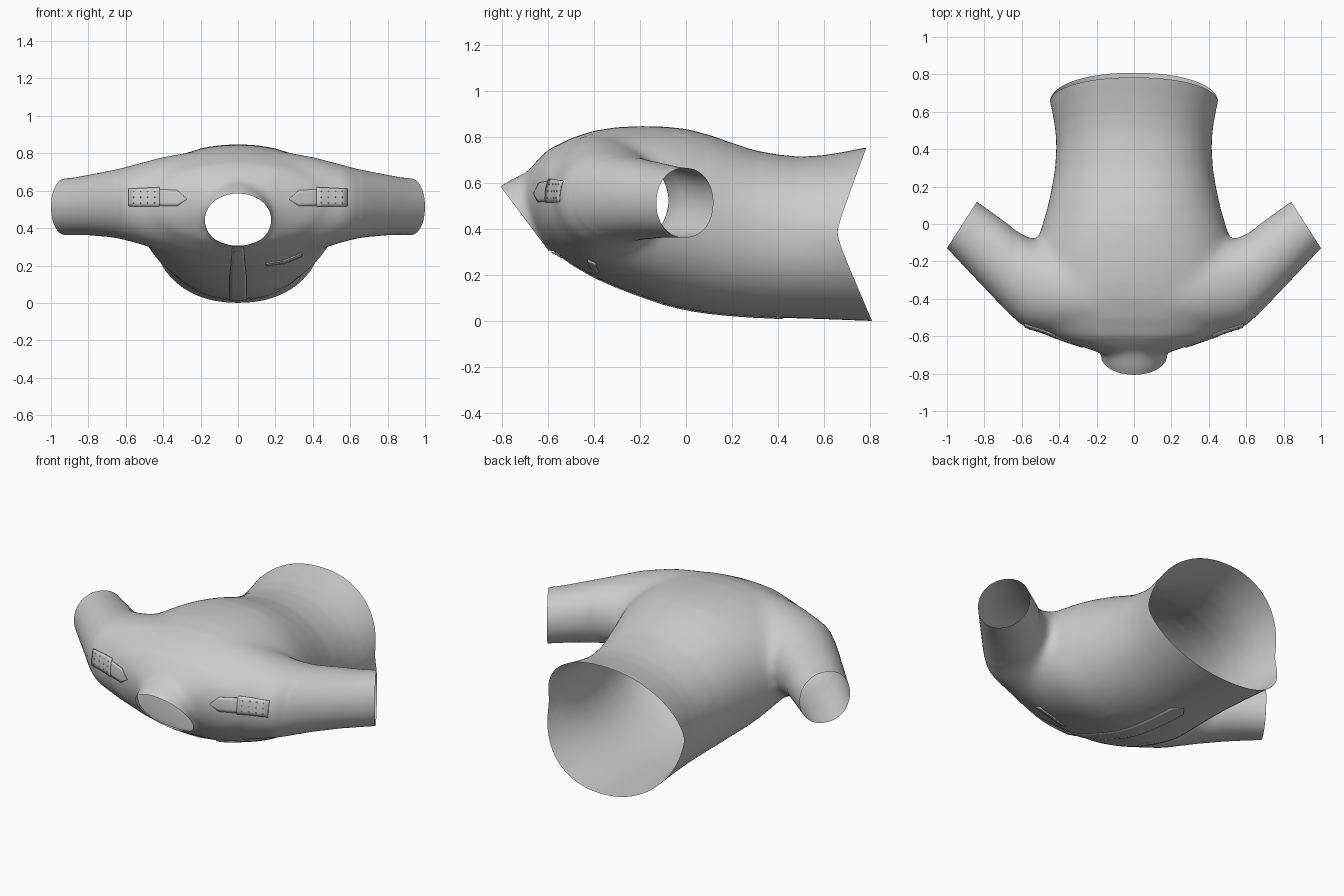
import bpy, bmesh, math
from mathutils import Vector as V
from mathutils.bvhtree import BVHTree

if "Cube" in bpy.data.objects:
    bpy.data.objects.remove(bpy.data.objects["Cube"])

N = 48


def ring(bm, c, ax, az, e=2.0):
    """Superellipse ring round c with half-axis vectors ax and az."""
    out = []
    for i in range(N):
        a = 2 * math.pi * i / N
        s, t = math.cos(a), math.sin(a)
        s = math.copysign(abs(s) ** (2 / e), s)
        t = math.copysign(abs(t) ** (2 / e), t)
        out.append(bm.verts.new(c + ax * s + az * t))
    return out


def loft(bm, rings):
    """Closed solid through rings."""
    fs = [bm.faces.new(rings[0]), bm.faces.new(rings[-1][::-1])]
    for p, q in zip(rings, rings[1:]):
        for i in range(N):
            j = (i + 1) % N
            fs.append(bm.faces.new((p[i], q[i], q[j], p[j])))
    bmesh.ops.recalc_face_normals(bm, faces=fs)


def add(name, bm):
    me = bpy.data.meshes.new(name)
    bm.to_mesh(me)
    bm.free()
    ob = bpy.data.objects.new(name, me)
    bpy.context.collection.objects.link(ob)
    return ob


def smooth(ob, angle=40):
    bpy.ops.object.select_all(action='DESELECT')
    ob.select_set(True)
    bpy.context.view_layer.objects.active = ob
    bpy.ops.object.shade_smooth_by_angle(angle=math.radians(angle))


# torso: y, half width, bottom z, top z
bm = bmesh.new()
torso = [(-.70, .15, .48, .635), (-.675, .23, .435, .665), (-.65, .31, .39, .695),
         (-.6, .45, .325, .745), (-.5, .53, .25, .795), (-.4, .545, .192, .828),
         (-.3, .545, .148, .843), (-.2, .535, .11, .848), (-.1, .52, .075, .846),
         (0, .49, .05, .836), (.1, .46, .035, .81), (.2, .438, .025, .775),
         (.3, .422, .018, .742), (.4, .416, .014, .724), (.5, .418, .011, .715),
         (.6, .425, .008, .72), (.7, .437, .004, .735), (.8, .45, 0, .755),
         (.95, .46, -.005, .78)]
loft(bm, [ring(bm, V((0, y, (a + b) / 2)), V((w, 0, 0)), V((0, 0, (b - a) / 2)), 2.15)
          for y, w, a, b in torso])

# sleeves: outer edge x y, inner edge x y, bottom z, top z
sleeve = [(.20, -.60, .20, -.15, .27, .815), (.40, -.60, .38, -.12, .275, .785),
          (.60, -.55, .535, -.085, .325, .738), (.72, -.427, .62, -.04, .35, .71),
          (.85, -.29, .73, .042, .361, .687), (.93, -.205, .79, .085, .362, .673),
          (1.0, -.13, .84, .12, .361, .667), (1.08, -.046, .92, .18, .361, .66)]
for s in (1, -1):
    rings = []
    for ox, oy, ix, iy, a, b in sleeve:
        o, i = V((ox * s, oy, (a + b) / 2)), V((ix * s, iy, (a + b) / 2))
        rings.append(ring(bm, (o + i) / 2, (o - i) / 2, V((0, 0, (b - a) / 2)), 2.1))
    loft(bm, rings)

# neck band: distance from rim, shift along rim, half width, half height
nrm, slope = V((0, -.8, -.6)), V((0, -.6, .8))
rim = V((0, -.705, .45))
loft(bm, [ring(bm, rim + nrm * d + slope * f, V((w, 0, 0)), slope * h)
          for d, f, w, h in ((-.3, -.02, .18, .14), (-.09, -.012, .184, .17),
                             (-.04, -.005, .18, .173), (.06, 0, .174, .173))])

# fuse into one soft shell
src = add("shirt_source", bm)
m = src.modifiers.new("fuse", 'REMESH')
m.mode, m.voxel_size = 'VOXEL', .015
m = src.modifiers.new("soften", 'SMOOTH')
m.factor, m.iterations = .5, 12
deps = bpy.context.evaluated_depsgraph_get()
me = bpy.data.meshes.new_from_object(src.evaluated_get(deps))
bpy.data.objects.remove(src)
bm = bmesh.new()
bm.from_mesh(me)

# extra softening where the sleeves meet the torso
zone = [v for v in bm.verts if .2 < abs(v.co.x) < .66 and v.co.y < .1]
for _ in range(25):
    bmesh.ops.smooth_vert(bm, verts=zone, factor=.5,
                          use_axis_x=True, use_axis_y=True, use_axis_z=True)


def cut(co, no, keep):
    """Slice an opening, only among faces passing the keep test."""
    fs = [f for f in bm.faces if keep(f.calc_center_median())]
    es = {e for f in fs for e in f.edges}
    vs = {v for f in fs for v in f.verts}
    bmesh.ops.bisect_plane(bm, geom=list(vs) + list(es) + fs, dist=1e-5,
                           plane_co=co, plane_no=no, clear_outer=True)


# openings at hem, neck and cuffs
cut(V((0, .8, 0)), V((0, 1, 0)), lambda c: c.y > .5)
cut(rim, nrm, lambda c: c.y < -.45 and abs(c.x) < .3)
for s in (1, -1):
    cut(V((.92 * s, -.005, .5)), V((.84 * s, .54, 0)), lambda c: c.x * s > .6 and c.y < .4)

# curved hem: deeper at the sides, longer in front than at the back
for v in bm.verts:
    if v.co.y > .4:
        t = (v.co.z - .38) / .38
        hem = .645 + (.14 if t > 0 else .163) * math.sqrt(t * t + .01)
        v.co.y = .4 + (v.co.y - .4) * (hem - .4) / .4
tree = BVHTree.FromBMesh(bm)
shirt = add("shirt_body", bm)
smooth(shirt, 60)


def drop(p, d, off):
    hit, n, _, _ = tree.ray_cast(p, d)
    return hit - d * off if hit else None


def patch(name, rail_a, rail_b, d, off=.003, thick=.004, sub=5, rows=5):
    """Cloth strip between two rails, projected on the shirt along d."""
    b = bmesh.new()
    cols = []
    for k in range(len(rail_a) - 1):
        last = k == len(rail_a) - 2
        for t in range(sub + last):
            p = rail_a[k].lerp(rail_a[k + 1], t / sub)
            q = rail_b[k].lerp(rail_b[k + 1], t / sub)
            cols.append([drop(p.lerp(q, r / rows), d, off) for r in range(rows + 1)])
    cols = [[b.verts.new(c) for c in col] for col in cols if None not in col]
    for p, q in zip(cols, cols[1:]):
        for r in range(rows):
            b.faces.new((p[r], q[r], q[r + 1], p[r + 1]))
    bmesh.ops.recalc_face_normals(b, faces=b.faces)
    ob = add(name, b)
    m = ob.modifiers.new("thickness", 'SOLIDIFY')
    m.thickness, m.offset = thick, 0
    smooth(ob)
    return ob


back, up = V((0, 1, 0)), V((0, 0, 1))
for s, tag in ((1, "left"), (-1, "right")):
    P = lambda x, z: V((x * s, -2, z))
    # shoulder tab with pointed end, and the studded block over it
    patch("shoulder_tab_" + tag, [P(.275, .553), P(.325, .518), P(.43, .52)],
          [P(.275, .557), P(.325, .602), P(.43, .608)], back)
    patch("shoulder_block_" + tag, [P(.42, .515), P(.585, .517)],
          [P(.42, .618), P(.585, .61)], back, .005, .006)
    b = bmesh.new()
    for i in range(4):
        for j in range(3):
            c = drop(P(.445 + .038 * i, .535 + .03 * j), back, .008)
            if c:
                new = bmesh.ops.create_icosphere(b, subdivisions=1, radius=.004)
                bmesh.ops.translate(b, verts=new["verts"], vec=c)
    add("block_studs_" + tag, b)

# front placket and its top tab
Q = lambda x, y: V((x, y, -2))
patch("placket", [Q(-.03, -.57), Q(-.045, -.3), Q(-.048, .36), Q(-.004, .42)],
      [Q(.03, -.57), Q(.045, -.3), Q(.048, .36), Q(.004, .42)], up, .003, .004, 10)
patch("placket_tab", [Q(-.03, -.585), Q(-.025, -.54)], [Q(.03, -.585), Q(.025, -.54)],
      up, .007, .006)

# slanted chest pocket welt
patch("pocket_welt", [V((.15, -2, .2)), V((.25, -2, .213)), V((.34, -2, .25))],
      [V((.15, -2, .212)), V((.25, -2, .228)), V((.34, -2, .266))], back, .005, .007)
